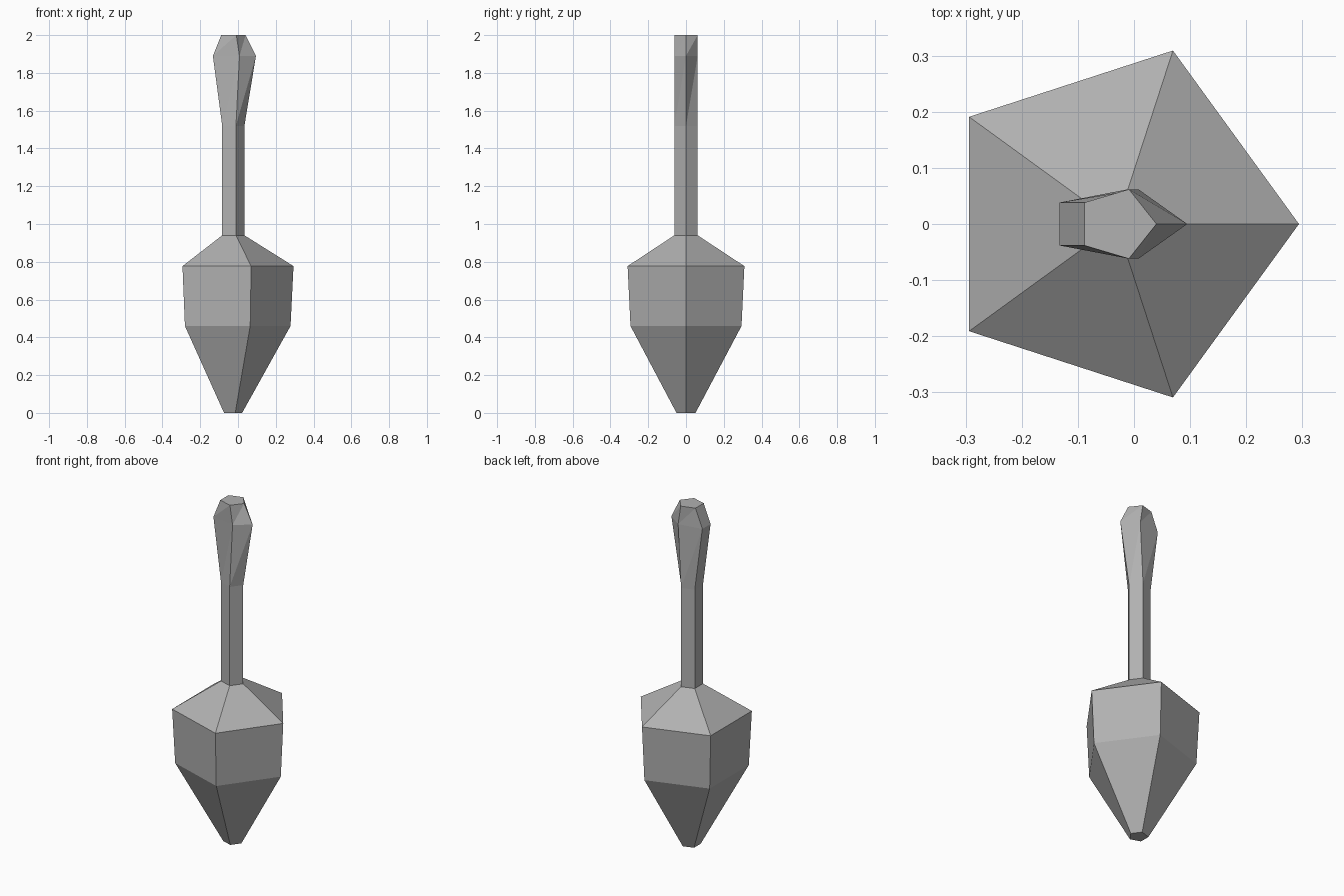
import bpy, bmesh
from math import cos, sin, tau

if "Cube" in bpy.data.objects:
    bpy.data.objects.remove(bpy.data.objects["Cube"])

SIDES = 5
CX = -0.031  # axis offset that centres the pentagon's bounding box

# Dark grey shared by both parts
grey = bpy.data.materials.new("dark_grey")
grey.diffuse_color = (0.44, 0.44, 0.44, 1)
grey.use_nodes = True
grey.node_tree.nodes["Principled BSDF"].inputs["Base Color"].default_value = grey.diffuse_color


def loft(name, rings, cap_bottom=False, cap_top=False):
    """Skin pentagon rings given as (z, x radius, y radius)."""
    bm = bmesh.new()
    loops = [[bm.verts.new((CX + rx * cos(tau * i / SIDES),
                            ry * sin(tau * i / SIDES), z))
              for i in range(SIDES)] for z, rx, ry in rings]
    for k, (a, b) in enumerate(zip(loops, loops[1:])):
        stretched = abs(rings[k][1] - rings[k + 1][1]) > 0.001 and \
            rings[k][2] == rings[k + 1][2]
        for i in range(SIDES):
            j = (i + 1) % SIDES
            if stretched:  # twisted quads get a fixed diagonal
                bm.faces.new((a[i], a[j], b[j]))
                bm.faces.new((a[i], b[j], b[i]))
            else:
                bm.faces.new((a[i], a[j], b[j], b[i]))
    if cap_bottom:
        bm.faces.new(loops[0][::-1])
    if cap_top:
        bm.faces.new(loops[-1])
    mesh = bpy.data.meshes.new(name)
    bm.to_mesh(mesh)
    bm.free()
    mesh.materials.append(grey)
    obj = bpy.data.objects.new(name, mesh)
    bpy.context.collection.objects.link(obj)
    return obj


# Heavy tapered head with blunt tip and sloped shoulder
loft("head", [(0, 0.053, 0.053), (0.46, 0.309, 0.309),
              (0.777, 0.325, 0.325), (0.94, 0.065, 0.065)], cap_bottom=True)

# Straight shaft widening sideways into the grip
loft("handle", [(0.94, 0.065, 0.065), (1.52, 0.065, 0.065),
                (1.89, 0.126, 0.065), (2.0, 0.071, 0.065)], cap_top=True)
